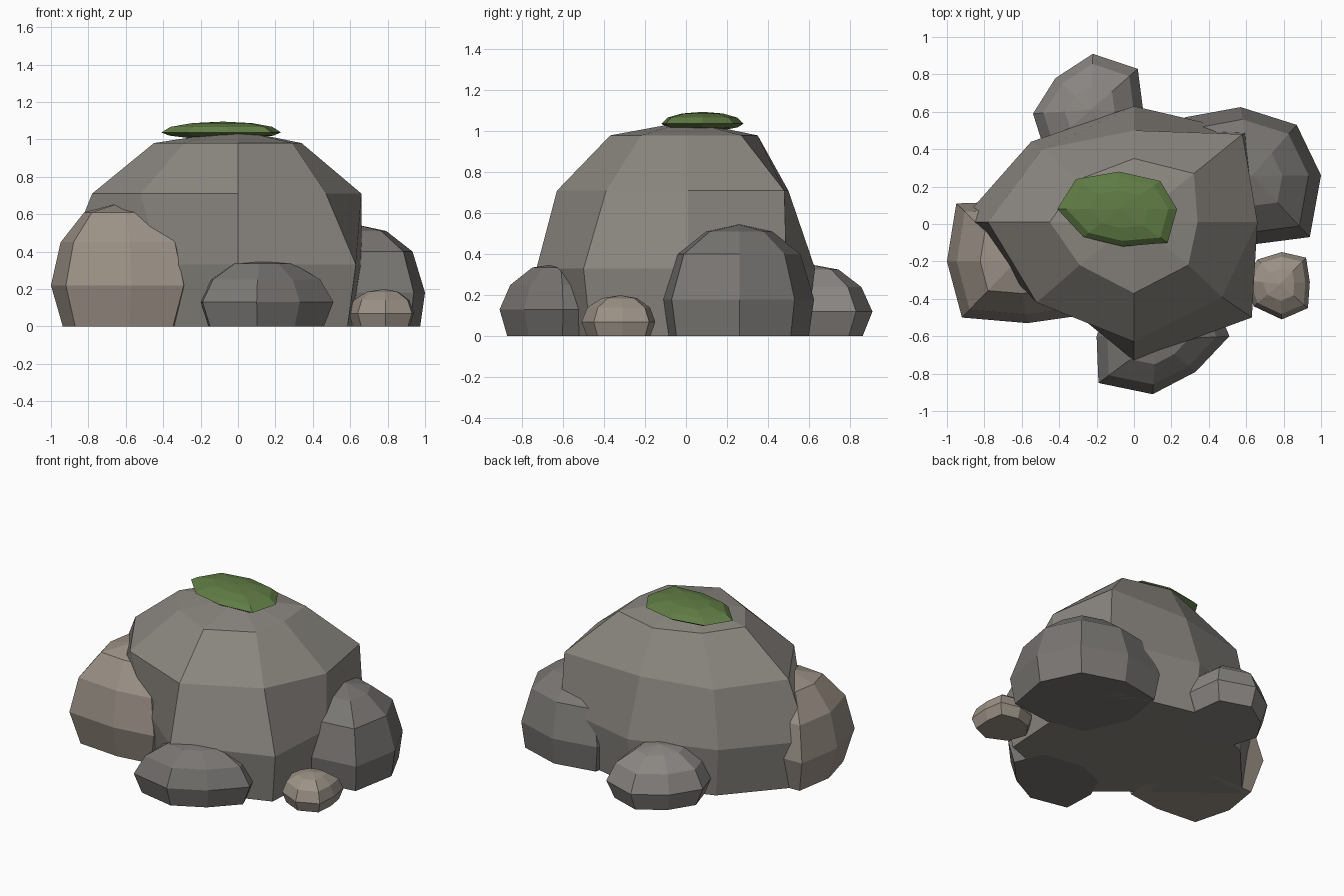
import bpy
import bmesh


def material(name, color):
    m = bpy.data.materials.new(name)
    m.diffuse_color = (*color, 1)
    return m


def loft(name, rings, apex, mat):
    """Flat-shaded stone: stacked 8-sided rings, flat base, pointed cap."""
    bm = bmesh.new()
    loops = [[bm.verts.new(p) for p in ring] for ring in rings]
    n = len(loops[0])
    bm.faces.new(loops[0])
    for low, high in zip(loops, loops[1:]):
        for i in range(n):
            j = (i + 1) % n
            bm.faces.new((low[i], low[j], high[j], high[i]))
    top = bm.verts.new(apex)
    for i in range(n):
        bm.faces.new((loops[-1][i], loops[-1][(i + 1) % n], top))
    bmesh.ops.recalc_face_normals(bm, faces=bm.faces)
    mesh = bpy.data.meshes.new(name)
    bm.to_mesh(mesh)
    bm.free()
    mesh.materials.append(mat)
    bpy.context.collection.objects.link(bpy.data.objects.new(name, mesh))


def ring(outline, centre, z, s=1.0):
    cx, cy = centre
    return [(cx + (x - cx) * s, cy + (y - cy) * s, z) for x, y in outline]


def stone(name, outline, centre, profile, top, mat):
    """One widest outline, scaled towards the centre at each height."""
    loft(name, [ring(outline, centre, z, s) for z, s in profile], (*centre, top), mat)


grey = material("stone_grey", (0.26, 0.245, 0.22))
warm = material("stone_warm", (0.33, 0.285, 0.24))
dark = material("stone_dark", (0.19, 0.18, 0.17))
mid = material("stone_mid", (0.26, 0.245, 0.23))
green = material("moss_green", (0.12, 0.205, 0.06))

# Main boulder
wide = [(0.66, 0.01), (0.60, 0.49), (0, 0.63), (-0.55, 0.44),
        (-0.93, 0.01), (-0.42, -0.39), (0, -0.73), (0.63, -0.50)]
shoulder = [(0.66, 0.01), (0.58, 0.48), (0, 0.50), (-0.49, 0.40),
            (-0.78, 0.01), (-0.52, -0.42), (0, -0.63), (0.47, -0.39)]
crown = [(0.34, 0.01), (0.32, 0.27), (0, 0.35), (-0.29, 0.24),
         (-0.45, 0.01), (-0.29, -0.22), (0, -0.37), (0.29, -0.22)]
loft("main_boulder",
     [ring(wide, (0, 0), 0, 0.93), ring(wide, (0, 0), 0.33),
      ring(shoulder, (0, 0), 0.71), ring(crown, (0, 0), 0.98)],
     (0, 0.01, 1.05), grey)

# Surrounding stones
stone("left_stone",
      [(-0.24, -0.20), (-0.29, -0.49), (-0.57, -0.53), (-0.92, -0.50),
       (-1.00, -0.20), (-0.95, 0.11), (-0.65, 0.12), (-0.35, 0.10)],
      (-0.63, -0.20), [(0, 0.83), (0.22, 1), (0.45, 0.86), (0.61, 0.52)], 0.66, warm)
stone("right_stone",
      [(1.00, 0.26), (0.87, 0.53), (0.57, 0.625), (0.27, 0.57),
       (0.22, 0.26), (0.35, -0.05), (0.63, -0.11), (0.94, -0.07)],
      (0.63, 0.26), [(0, 0.93), (0.18, 1), (0.40, 0.82), (0.51, 0.44)], 0.545, dark)
stone("front_stone",
      [(0.51, -0.60), (0.42, -0.38), (0.10, -0.33), (-0.12, -0.42),
       (-0.20, -0.60), (-0.19, -0.85), (0.10, -0.91), (0.33, -0.79)],
      (0.12, -0.62), [(0, 0.87), (0.13, 1), (0.25, 0.82), (0.335, 0.45)], 0.355, dark)
stone("back_stone",
      [(0.05, 0.60), (0.02, 0.83), (-0.22, 0.91), (-0.42, 0.78),
       (-0.54, 0.59), (-0.48, 0.40), (-0.23, 0.30), (-0.02, 0.38)],
      (-0.23, 0.61), [(0, 0.84), (0.12, 1), (0.24, 0.82), (0.325, 0.45)], 0.35, mid)
stone("small_stone",
      [(0.94, -0.31), (0.92, -0.18), (0.79, -0.15), (0.66, -0.19),
       (0.59, -0.30), (0.64, -0.44), (0.79, -0.51), (0.93, -0.45)],
      (0.78, -0.32), [(0, 0.86), (0.07, 1), (0.14, 0.85), (0.185, 0.48)], 0.2, warm)

# Moss cap
stone("moss_cap",
      [(0.23, 0.08), (0.14, 0.23), (-0.08, 0.28), (-0.31, 0.24),
       (-0.41, 0.08), (-0.27, -0.07), (-0.06, -0.12), (0.18, -0.10)],
      (-0.08, 0.08), [(1.005, 0.50), (1.02, 0.87), (1.037, 1), (1.067, 0.85), (1.087, 0.5)],
      1.095, green)
